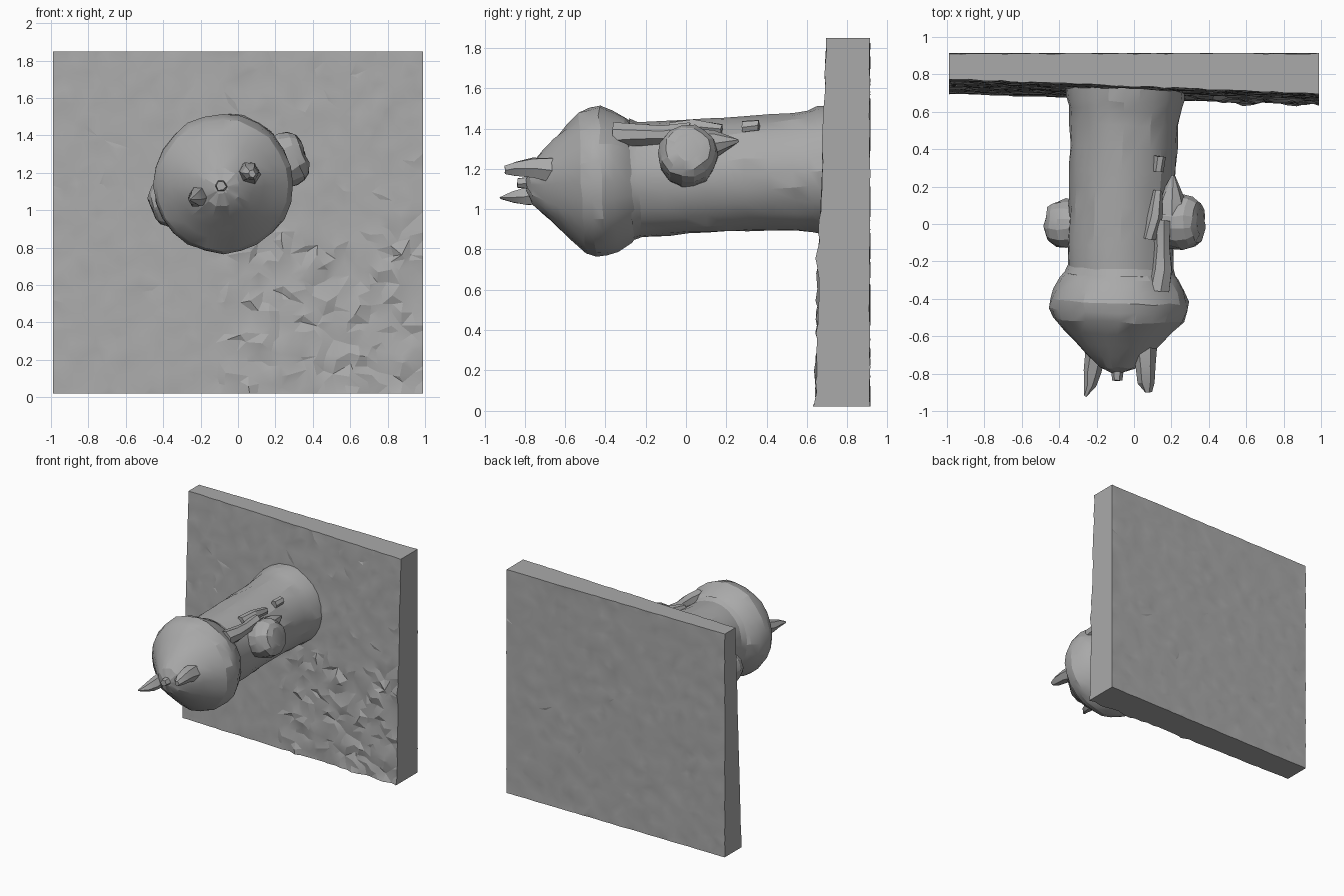
import bpy, bmesh, math, random
from mathutils import Vector, noise

random.seed(4)
if "Cube" in bpy.data.objects:
    bpy.data.objects.remove(bpy.data.objects["Cube"], do_unlink=True)

grey = bpy.data.materials.new("stone grey")
grey.use_nodes = True
grey.diffuse_color = (0.4, 0.4, 0.4, 1)
bsdf = grey.node_tree.nodes["Principled BSDF"]
bsdf.inputs["Base Color"].default_value = grey.diffuse_color
bsdf.inputs["Roughness"].default_value = 0.8


def finish(name, bm, angle=18):
    """Turn a bmesh into a named, shaded object."""
    bmesh.ops.recalc_face_normals(bm, faces=bm.faces)
    mesh = bpy.data.meshes.new(name)
    bm.to_mesh(mesh)
    bm.free()
    obj = bpy.data.objects.new(name, mesh)
    bpy.context.collection.objects.link(obj)
    mesh.materials.append(grey)
    bpy.ops.object.select_all(action='DESELECT')
    obj.select_set(True)
    bpy.context.view_layer.objects.active = obj
    bpy.ops.object.shade_smooth_by_angle(angle=math.radians(angle))
    return obj


def jitter(amount):
    return Vector(random.uniform(-amount, amount) for _ in range(3))


def turned(name, rings, sides=12, rough=0.004, axis=None):
    """Rough solid of round rings; each ring is (centre, radius)."""
    bm = bmesh.new()
    axis = axis or (Vector(rings[-1][0]) - Vector(rings[0][0]))
    turn = axis.to_track_quat('Z', 'Y')
    loops = []
    for centre, radius in rings:
        loop = []
        for i in range(sides):
            a = math.tau * i / sides
            p = turn @ Vector((math.cos(a), math.sin(a), 0)) * radius
            loop.append(bm.verts.new(Vector(centre) + p + jitter(rough)))
        loops.append(loop)
    for low, high in zip(loops, loops[1:]):
        for i in range(sides):
            j = (i + 1) % sides
            bm.faces.new((low[i], low[j], high[j], high[i]))
    bm.faces.new(loops[0])
    bm.faces.new(loops[-1])
    return finish(name, bm)


# Ground slab, standing upright, thicker towards the bottom right
def slab_front(x, z):
    u, v = (x + 1) / 2, z / 1.85
    top = 0.775 + (0.695 - 0.775) * u
    bottom = 0.695 + (0.635 - 0.695) * u
    return bottom + (top - bottom) * v


bm = bmesh.new()
bmesh.ops.create_cube(bm, size=2)
faces_edges = [e for e in bm.edges if abs(e.verts[0].co.y - e.verts[1].co.y) < 0.1]
bmesh.ops.subdivide_edges(bm, edges=faces_edges, cuts=33, use_grid_fill=True)
for v in bm.verts:
    c = v.co.copy()
    inner_x, inner_z = abs(c.x) < 0.999, abs(c.z) < 0.999
    x = c.x * 0.99 + (random.uniform(-0.02, 0.02) if inner_x else 0)
    z = 0.935 + c.z * 0.915 + (random.uniform(-0.02, 0.02) if inner_z else 0)
    if c.y > 0:
        y = 0.912 + random.uniform(-0.003, 0.003)
    else:
        # Cobbles fade in towards the lower right corner
        y = slab_front(x, z) + random.uniform(-0.004, 0.004)
        cobbled = max(0, min(1, (x + 0.2) * 4)) * max(0, min(1, (1.05 - z) * 4))
        near = noise.voronoi(Vector((x * 8, 0, z * 8)))[0]
        y -= cobbled * (min(near[1] - near[0], 0.5) * 0.05 - 0.01)
    v.co = (x, y, z)
bmesh.ops.triangulate(bm, faces=bm.faces)
finish("ground_slab", bm, 14)


# Hydrant body, turned about a slightly tilted axis
def on_axis(y):
    t = (y + 0.45) / 1.1
    return Vector((-0.08 + 0.03 * t, y, 1.138 + 0.053 * t))


barrel = [(-0.27, 0.30), (-0.23, 0.285), (-0.1, 0.283), (0.0, 0.283), (0.1, 0.283),
          (0.2, 0.283), (0.3, 0.285), (0.42, 0.286), (0.54, 0.293), (0.62, 0.30),
          (0.67, 0.315), (0.78, 0.32)]
bonnet = [(-0.79, 0.035), (-0.765, 0.10), (-0.70, 0.17), (-0.64, 0.225), (-0.58, 0.285),
          (-0.51, 0.35), (-0.46, 0.37), (-0.41, 0.372), (-0.35, 0.352), (-0.29, 0.315),
          (-0.25, 0.28)]
for name, profile in (("barrel", barrel), ("bonnet", bonnet)):
    turned(name, [(on_axis(y), r) for y, r in profile], 24, 0.006)

# Side outlets with rounded caps, set across the barrel at a slant
slant = math.radians(20)
for name, side, reach, size in (("left_outlet", 1, 0.445, 0.15), ("right_outlet", -1, 0.425, 0.133)):
    out = Vector((math.cos(slant), 0, math.sin(slant))) * side
    base = Vector((-0.06, 0.01 if side > 0 else 0, 1.155))
    steps = ((0.2, 0.85), (reach - 0.16, 0.95), (reach - 0.10, 1), (reach - 0.05, 0.93),
             (reach - 0.015, 0.74), (reach, 0.45))
    turned(name, [(base + out * d, size * r) for d, r in steps], 14, 0.006)

# Broken lugs on the nose
turned("right_lug", [((-0.20, -0.66, 1.09), 0.06), ((-0.225, -0.79, 1.065), 0.047),
                     ((-0.235, -0.86, 1.06), 0.03), ((-0.26, -0.92, 1.055), 0.006)], 6)
turned("left_lug", [((0.055, -0.64, 1.19), 0.07), ((0.06, -0.76, 1.205), 0.055),
                    ((0.065, -0.85, 1.20), 0.042), ((0.075, -0.90, 1.195), 0.02)], 6)
turned("centre_lug", [((-0.09, -0.74, 1.13), 0.04), ((-0.09, -0.835, 1.13), 0.028)], 6)

# Chain remnants along the upper left of the barrel
turned("chain_spike", [((0.20, 0.06, 1.31), 0.09), ((0.205, 0.15, 1.325), 0.065),
                       ((0.21, 0.26, 1.34), 0.008)], 8)
turned("chain_front", [((0.13, -0.36, 1.37), 0.06), ((0.15, -0.24, 1.37), 0.055),
                       ((0.15, -0.12, 1.37), 0.045), ((0.15, 0.02, 1.38), 0.05)], 7)
turned("chain_middle", [((0.08, -0.08, 1.40), 0.035), ((0.11, 0.04, 1.41), 0.04),
                        ((0.13, 0.18, 1.40), 0.025)], 6)
turned("chain_stub", [((0.13, 0.28, 1.41), 0.03), ((0.14, 0.36, 1.415), 0.03)], 6)
